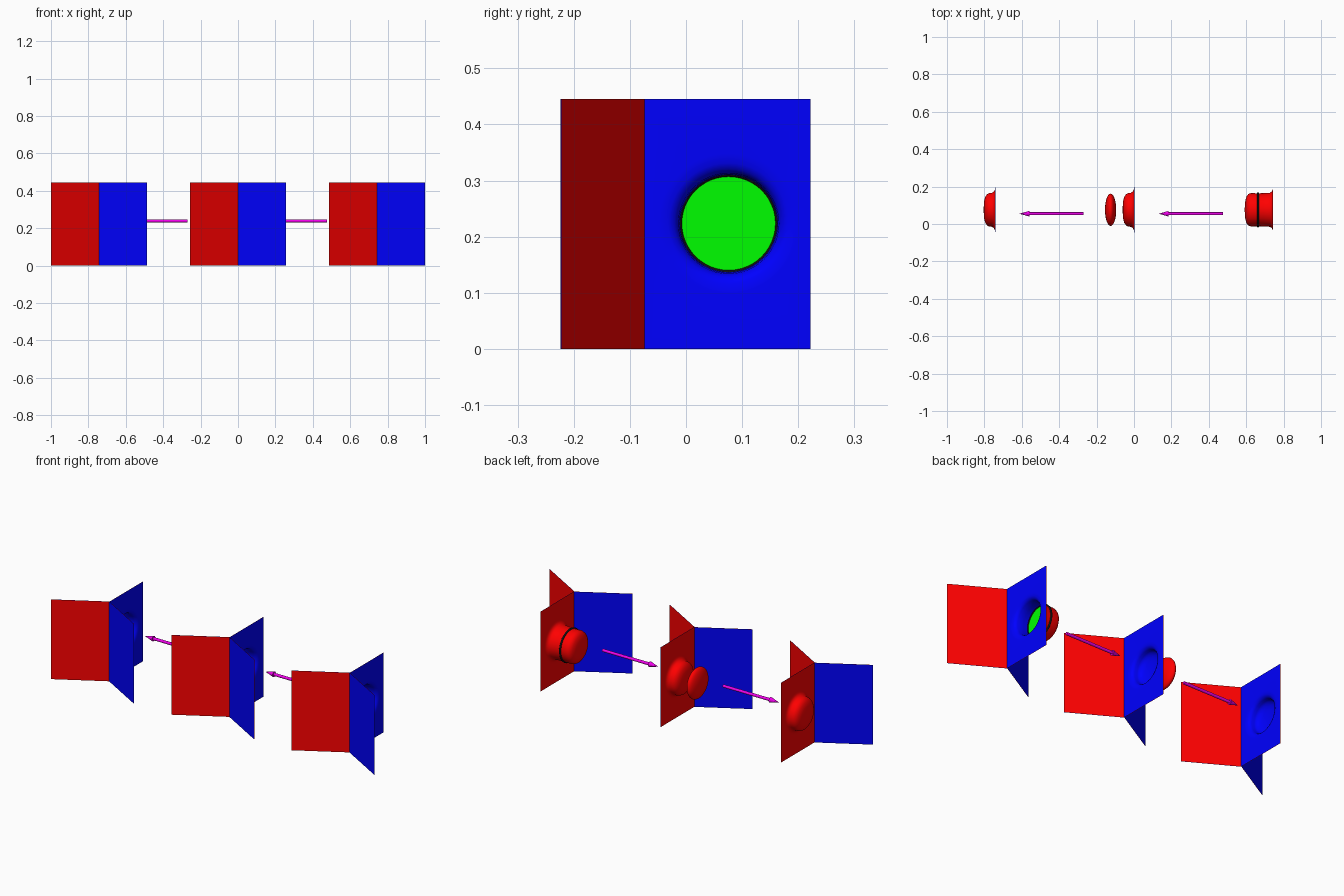
import bpy, bmesh, math
from mathutils import Matrix, Vector

if "Cube" in bpy.data.objects:
    bpy.data.objects.remove(bpy.data.objects["Cube"])

STEP, AXIS_Y, BACK_Y, H = 0.743, -0.074, 0.222, 0.445
CY, CZ = 0.076, 0.2235          # axis of the bulges
EPS = 0.0015                    # gap between the two coloured sides


def material(name, rgb):
    m = bpy.data.materials.new(name)
    m.diffuse_color = (*rgb, 1)
    m.use_nodes = True
    m.node_tree.nodes["Principled BSDF"].inputs["Base Color"].default_value = m.diffuse_color
    return m


RED = material("red", (1, 0, 0))
BLUE = material("blue", (0, 0, 1))
GREEN = material("green", (0, 1, 0))
BLACK = material("black", (0.005, 0.005, 0.005))
MAGENTA = material("magenta", (0.9, 0, 0.85))


def finish(bm, name, mats, smooth=False):
    for f in bm.faces:
        f.smooth = smooth
    me = bpy.data.meshes.new(name)
    bm.to_mesh(me)
    bm.free()
    for m in mats:
        me.materials.append(m)
    ob = bpy.data.objects.new(name, me)
    bpy.context.collection.objects.link(ob)
    return ob


def two_sided(bm, name, smooth=False):
    """Red on the normal side, blue on a thin copy behind it."""
    bm.normal_update()
    copy = bmesh.ops.duplicate(bm, geom=bm.verts[:] + bm.edges[:] + bm.faces[:])["geom"]
    faces = [g for g in copy if isinstance(g, bmesh.types.BMFace)]
    verts = [g for g in copy if isinstance(g, bmesh.types.BMVert)]
    bm.normal_update()
    moves = [(v, v.normal * EPS) for v in verts]
    for v, d in moves:
        v.co -= d
    bmesh.ops.reverse_faces(bm, faces=faces)
    for f in faces:
        f.material_index = 1
    finish(bm, name, [RED, BLUE], smooth)


def panel(name, tip, axis):
    bm = bmesh.new()
    bm.faces.new([bm.verts.new(c) for c in (
        (*tip, 0), (*axis, 0), (*axis, H), (*tip, H))])
    two_sided(bm, name)


def bulged_sheet(name, cx, profile):
    """Rectangular sheet with a round pouch pushed out towards -x."""
    angles = [2 * math.pi * i / 48 for i in range(48)]
    corners = [(y, z) for y in (AXIS_Y, BACK_Y) for z in (0, H)]
    angles += [math.atan2(z - CZ, y - CY) % (2 * math.pi) for y, z in corners]
    angles.sort()

    def border(a):
        c, s = math.cos(a), math.sin(a)
        ry = (BACK_Y - CY if c > 0 else CY - AXIS_Y) / max(abs(c), 1e-9)
        rz = (H - CZ if s > 0 else CZ) / max(abs(s), 1e-9)
        return min(ry, rz)

    bm = bmesh.new()

    def ring(d, radius):
        return [bm.verts.new((cx - d, CY + radius(a) * math.cos(a),
                              CZ + radius(a) * math.sin(a))) for a in angles]

    n = len(angles)
    outer = ring(0, border)
    for d, r in [(0, 0.125)] + profile:
        inner = ring(d, lambda a: r)
        for i in range(n):
            j = (i + 1) % n
            bm.faces.new((inner[i], inner[j], outer[j], outer[i]))
        outer = inner
    tip = bm.verts.new((cx - profile[-1][0] - 0.002, CY, CZ))
    for i in range(n):
        bm.faces.new((tip, outer[(i + 1) % n], outer[i]))
    two_sided(bm, name, True)


def x_cone(bm, r1, r2, x1, x2, y, z, seg=16):
    """Cone frustum along x, radius r1 at x1 and r2 at x2."""
    m = Matrix.Translation(((x1 + x2) / 2, y, z)) @ Matrix.Rotation(
        math.copysign(math.pi / 2, x2 - x1), 4, 'Y')
    bmesh.ops.create_cone(bm, cap_ends=True, segments=seg, radius1=r1,
                          radius2=r2, depth=abs(x2 - x1), matrix=m)


# Three junctions of three films each
neck = [(0.001, 0.108), (0.006, 0.098), (0.016, 0.091)]
shallow = neck + [(0.03, 0.09), (0.042, 0.084), (0.052, 0.07), (0.058, 0.048), (0.06, 0.022)]
deep = neck + [(0.05, 0.089), (0.08, 0.088), (0.118, 0.089), (0.132, 0.084),
               (0.142, 0.07), (0.148, 0.048), (0.15, 0.022)]
for label, k, prof in (("left", -1, shallow), ("middle", 0, shallow), ("right", 1, deep)):
    cx = k * STEP
    for side, s in (("left", -1), ("right", 1)):
        panel(f"{label}_film_{side}", (cx + s * 0.257, -0.222), (cx, AXIS_Y))
    bulged_sheet(f"{label}_film_back", cx, prof)

# Detached bubble beside the middle junction
bm = bmesh.new()
bmesh.ops.create_uvsphere(bm, u_segments=48, v_segments=24, radius=1,
                          matrix=Matrix.Translation((-0.125, CY, CZ))
                          @ Matrix.Diagonal((0.03, 0.086, 0.086, 1)))
finish(bm, "bubble", [RED], True)

# Green membrane across the deep pouch
NX = STEP - 0.08
bm = bmesh.new()
x_cone(bm, 0.086, 0.086, NX - 0.001, NX + 0.001, CY, CZ, 48)
finish(bm, "membrane", [GREEN])

# Black ring around the membrane edge
bpy.ops.mesh.primitive_torus_add(major_segments=48, minor_segments=10,
                                 major_radius=0.0885, minor_radius=0.0055,
                                 location=(NX, CY, CZ), rotation=(0, math.pi / 2, 0))
ob = bpy.context.object
ob.name = "membrane_ring"
ob.data.materials.append(BLACK)
bpy.ops.object.shade_smooth()

# Arrows pointing from one junction to the next
for name, x in (("arrow_right", 0.475), ("arrow_left", -0.27)):
    bm = bmesh.new()
    x_cone(bm, 0.008, 0.008, x, x - 0.295, 0.055, 0.238)
    x_cone(bm, 0.015, 0.0, x - 0.29, x - 0.343, 0.055, 0.238)
    finish(bm, name, [MAGENTA])
